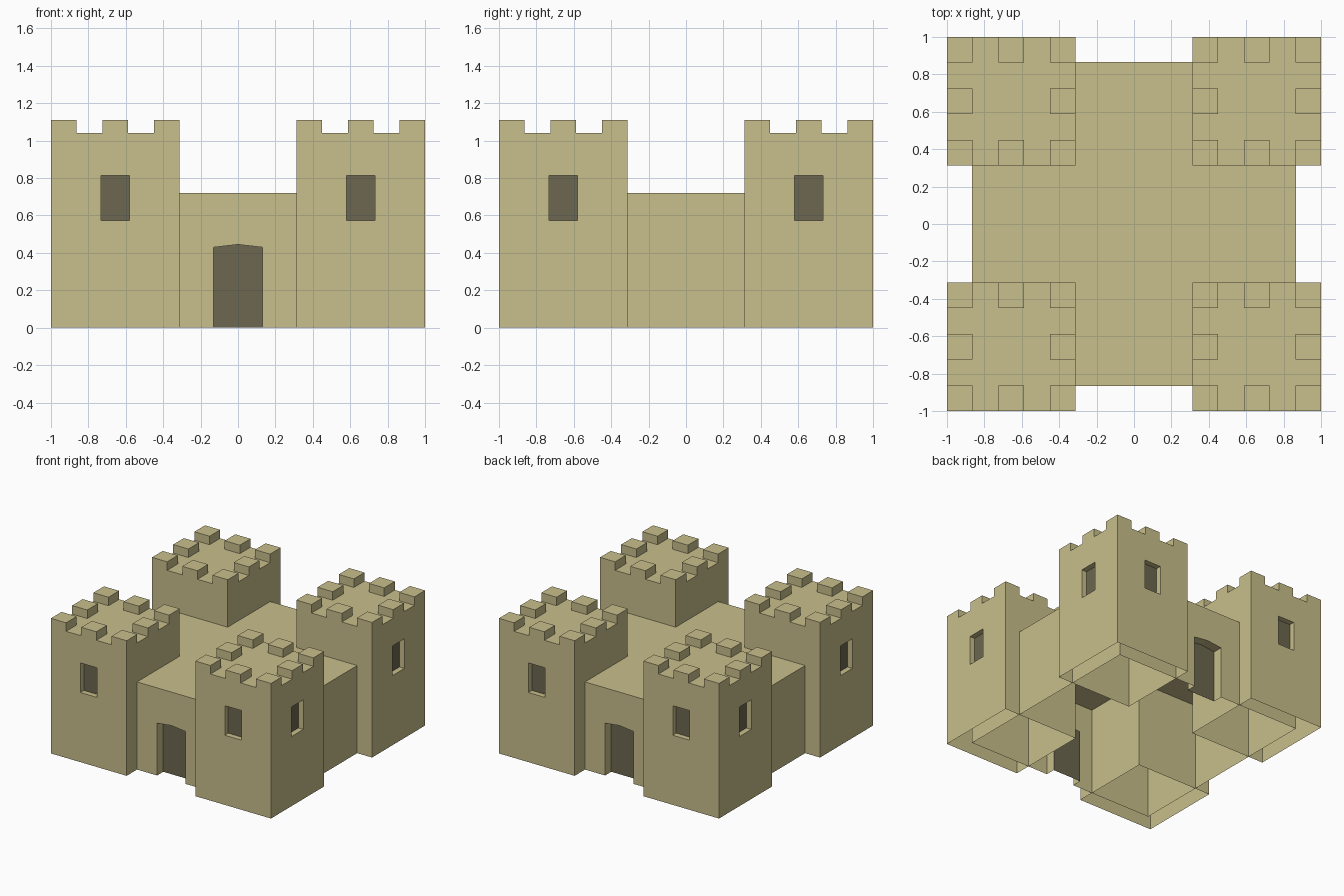
import bpy, bmesh
from math import pi
from mathutils import Matrix, Vector

if "Cube" in bpy.data.objects:
    bpy.data.objects.remove(bpy.data.objects["Cube"])


def material(name, color):
    mat = bpy.data.materials.new(name)
    mat.diffuse_color = color
    mat.use_nodes = True
    mat.node_tree.nodes["Principled BSDF"].inputs["Base Color"].default_value = mat.diffuse_color
    return mat


STONE = material("sandstone", (0.58, 0.52, 0.26, 1))
DARK = material("dark_opening", (0.15, 0.135, 0.08, 1))

OUT, INN = 1.0, 0.312            # tower extent from the centre
MID = (OUT + INN) / 2
SIZE = OUT - INN
FLOOR, TOP = 1.04, 1.11          # tower roof and merlon tops
KEEP, KEEP_H = 0.865, 0.72       # half width and height of the central block


def open_box(bm, lo, hi):
    """Box without a bottom face."""
    lo, hi = Vector(lo), Vector(hi)
    size = hi - lo
    mat = Matrix.Translation((lo + hi) / 2) @ Matrix.Diagonal((*size, 1))
    verts = bmesh.ops.create_cube(bm, size=1, matrix=mat)["verts"]
    faces = list({f for v in verts for f in v.link_faces})
    for f in faces:
        f.normal_update()
    bottom = [f for f in faces if f.normal.z < -0.9]
    bmesh.ops.delete(bm, geom=bottom, context='FACES_ONLY')
    return [f for f in faces if f.is_valid]


def window(bm, face, width=0.152, z0=0.572, z1=0.815, depth=0.045):
    """Recess a dark window into the middle of a wall face."""
    normal = face.normal.copy()
    centre = face.calc_center_median()
    side = normal.cross(Vector((0, 0, 1)))
    bmesh.ops.inset_individual(bm, faces=[face], thickness=0.1)
    for v in face.verts:
        rel = v.co - centre
        s = width / 2 if rel.dot(side) > 0 else -width / 2
        z = z1 if rel.z > 0 else z0
        v.co = centre + side * s
        v.co.z = z
    panel = bmesh.ops.extrude_discrete_faces(bm, faces=[face])["faces"][0]
    for v in panel.verts:
        v.co -= normal * depth
    panel.material_index = 1


def finish(bm, name):
    mesh = bpy.data.meshes.new(name)
    bm.to_mesh(mesh)
    bm.free()
    mesh.materials.append(STONE)
    mesh.materials.append(DARK)
    return mesh


def add(name, mesh, angle=0):
    ob = bpy.data.objects.new(name, mesh)
    ob.rotation_euler.z = angle
    bpy.context.collection.objects.link(ob)


# Corner tower: hollow body, windows on the two outer walls
bm = bmesh.new()
for f in open_box(bm, (INN, INN, 0), (OUT, OUT, FLOOR)):
    if max(f.normal.x, f.normal.y) > 0.9:
        window(bm, f)

# Eight merlons around the tower roof
step = SIZE / 5
for i in (0, 2, 4):
    for j in (0, 2, 4):
        if (i, j) != (2, 2):
            x, y = INN + i * step, INN + j * step
            open_box(bm, (x, y, FLOOR), (x + step, y + step, TOP))
tower = finish(bm, "tower")
for k, name in enumerate(("back_right", "back_left", "front_left", "front_right")):
    add("tower_" + name, tower, k * pi / 2)

# Central block: roof, plain side walls, front and back walls with door recesses
bm = bmesh.new()
K, H = KEEP, KEEP_H
ARCH = [(-0.13, 0), (-0.13, 0.43), (0, 0.445), (0.13, 0.43), (0.13, 0)]
DEPTH = 0.08


def face(points, rot, dark=False):
    f = bm.faces.new([bm.verts.new(rot @ Vector(p)) for p in points])
    f.material_index = int(dark)


face([(-K, -K, H), (K, -K, H), (K, K, H), (-K, K, H)], Matrix.Identity(3))
for k in range(2):
    rot = Matrix.Rotation(k * pi, 3, 'Z')
    face([(K, -K, 0), (K, K, 0), (K, K, H), (K, -K, H)], rot)
    wall = [(-K, 0)] + ARCH + [(K, 0), (K, H), (-K, H)]
    face([(x, -K, z) for x, z in wall], rot)
    face([(x, -K + DEPTH, z) for x, z in reversed(ARCH)], rot, True)
    for (x0, z0), (x1, z1) in zip(ARCH, ARCH[1:]):
        face([(x0, -K, z0), (x0, -K + DEPTH, z0),
              (x1, -K + DEPTH, z1), (x1, -K, z1)], rot)
bmesh.ops.remove_doubles(bm, verts=bm.verts[:], dist=1e-4)
add("central_block", finish(bm, "central_block"))
